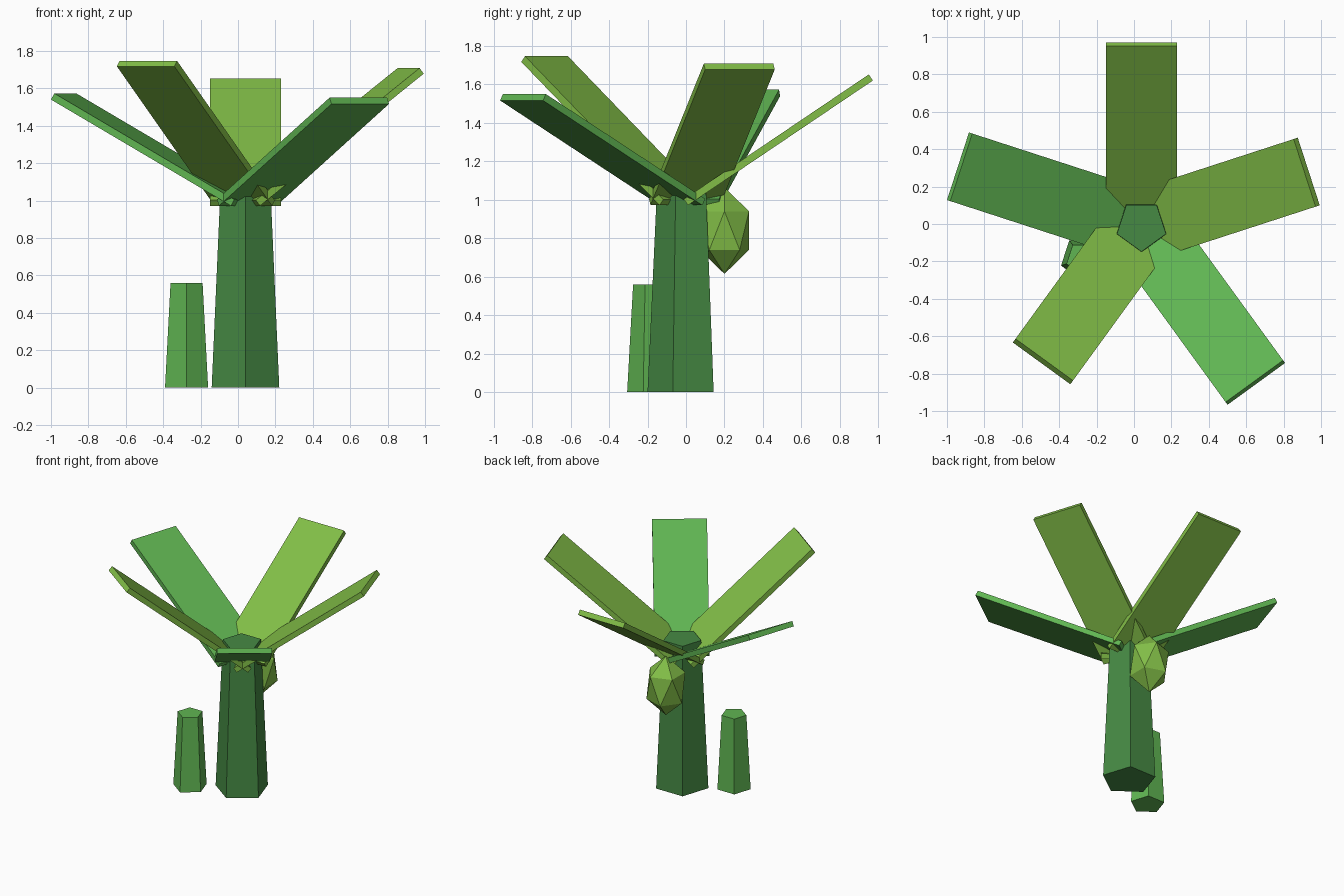
import bpy, bmesh, math
from mathutils import Matrix, Vector

if "Cube" in bpy.data.objects:
    bpy.data.objects.remove(bpy.data.objects["Cube"])


def material(name, rgb):
    """Flat colour given as 0-255 sRGB, stored as linear."""
    lin = [((c / 255 + 0.055) / 1.055) ** 2.4 for c in rgb]
    m = bpy.data.materials.new(name)
    m.diffuse_color = (*lin, 1)
    m.use_nodes = True
    m.node_tree.nodes["Principled BSDF"].inputs["Base Color"].default_value = m.diffuse_color
    return m


OLIVE = material("olive green", (130, 190, 71))
GREEN = material("leaf green", (96, 181, 82))
DARK = material("trunk green", (70, 138, 68))


def finish(name, bm, mat):
    bmesh.ops.recalc_face_normals(bm, faces=bm.faces)
    me = bpy.data.meshes.new(name)
    bm.to_mesh(me)
    bm.free()
    me.materials.append(mat)
    ob = bpy.data.objects.new(name, me)
    bpy.context.collection.objects.link(ob)
    return ob


def tapered_post(name, x, y, r_base, r_top, height, mat):
    """Five-sided tapered post with one corner facing the front."""
    bm = bmesh.new()
    rings = []
    for r, z in ((r_base, 0), (r_top, height)):
        angles = [math.radians(-90 + 72 * i) for i in range(5)]
        rings.append([bm.verts.new((x + r * math.cos(a), y + r * math.sin(a), z))
                      for a in angles])
    low, high = rings
    bm.faces.new(low[::-1])
    bm.faces.new(high)
    for i in range(5):
        j = (i + 1) % 5
        bm.faces.new((low[i], low[j], high[j], high[i]))
    finish(name, bm, mat)


CX, CY = 0.04, -0.01
LENGTH, WIDTH, THICK = 1.16, 0.38, 0.038


def leaf(name, heading, tilt, mat):
    """Slab rising outward from the trunk centre."""
    bm = bmesh.new()
    bmesh.ops.create_cube(bm, size=1)
    bm.transform(Matrix.Diagonal((LENGTH, WIDTH, THICK, 1)))
    bm.transform(Matrix.Translation((LENGTH / 2, 0, THICK / 2)))
    bm.transform(Matrix.Rotation(math.radians(-tilt), 4, 'Y'))
    bm.transform(Matrix.Translation((0.02, 0, 0.972)))
    bm.transform(Matrix.Rotation(math.radians(heading), 4, 'Z'))
    bm.transform(Matrix.Translation((CX, CY, 0)))
    finish(name, bm, mat)


# Trunk and the small stump beside it
tapered_post("trunk", CX, CY, 0.19, 0.138, 1.12, DARK)
tapered_post("stump", -0.275, -0.185, 0.121, 0.09, 0.56, GREEN)

# Crown of five leaves
for name, heading, tilt, mat in (
        ("leaf_back", 90, 34, OLIVE),
        ("leaf_right", 18, 37.5, OLIVE),
        ("leaf_front_right", -54, 28, GREEN),
        ("leaf_front_left", -126, 40, OLIVE),
        ("leaf_left", 162, 29.3, GREEN)):
    leaf(name, heading, tilt, mat)

# Faceted fruit hanging behind the trunk
bm = bmesh.new()
bmesh.ops.create_icosphere(bm, subdivisions=1, radius=1)
bm.transform(Matrix.Diagonal((0.15, 0.15, 0.225, 1)))
bm.transform(Matrix.Translation(Vector((0.03, 0.2, 0.84))))
finish("fruit", bm, OLIVE)
